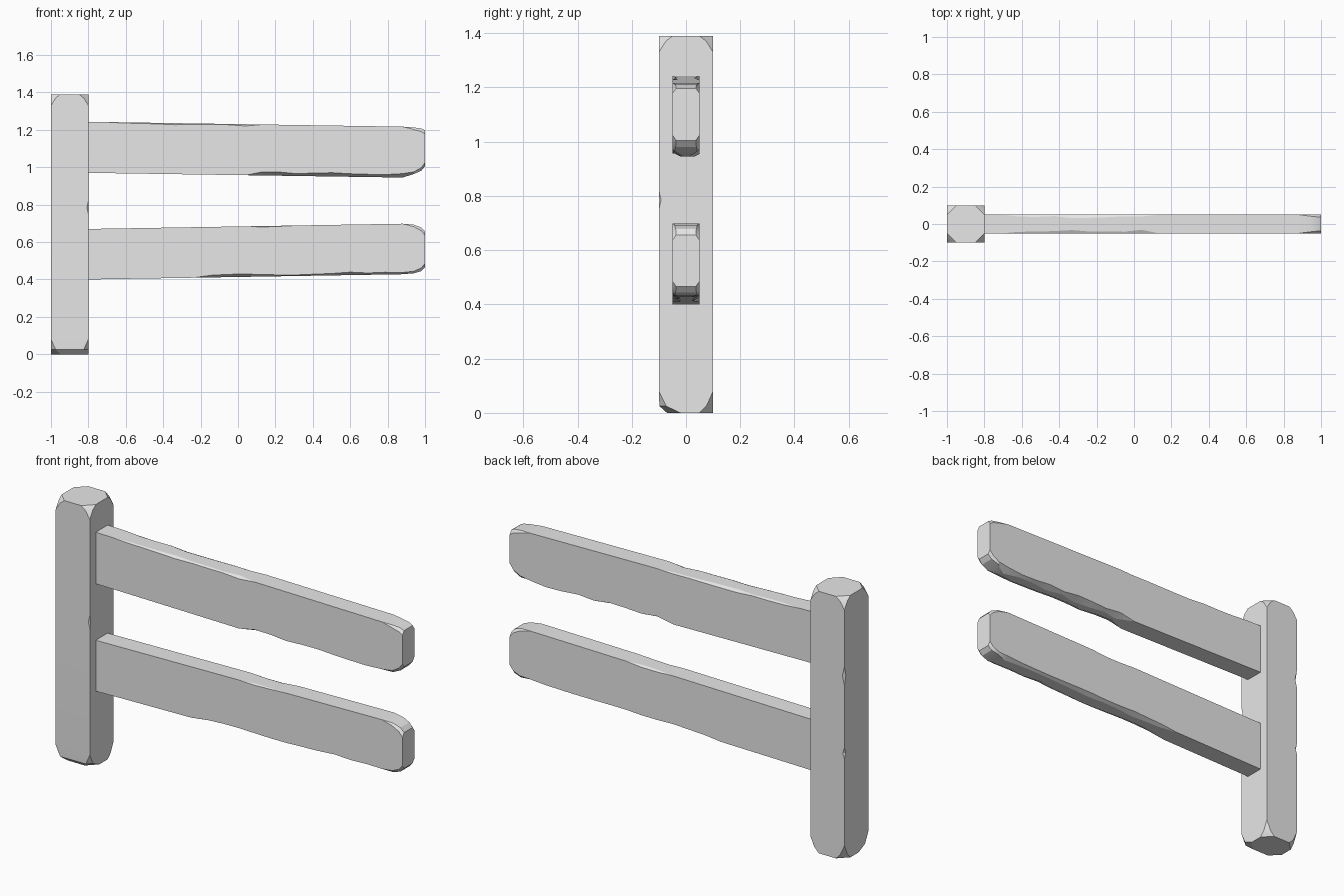
import bpy
import bmesh
import math
import random

random.seed(4)

cube = bpy.data.objects.get("Cube")
if cube:
    bpy.data.objects.remove(cube)

grey = bpy.data.materials.new("plain_grey")
grey.use_nodes = True
grey.diffuse_color = (0.8, 0.8, 0.8, 1)
grey.node_tree.nodes["Principled BSDF"].inputs["Base Color"].default_value = (0.8, 0.8, 0.8, 1)


def loft(name, sections, place):
    """Skin box sections (t, u0, u1, v0, v1, four corner cuts) along one axis."""
    bm = bmesh.new()
    rings = []
    for t, u0, u1, v0, v1, cuts in sections:
        (a, b), (c, d), (e, f), (g, h) = cuts
        outline = [(u0, v0 + b), (u0 + a, v0), (u1 - c, v0), (u1, v0 + d),
                   (u1, v1 - f), (u1 - e, v1), (u0 + g, v1), (u0, v1 - h)]
        rings.append([bm.verts.new(place(t, u, v)) for u, v in outline])
    for low, high in zip(rings, rings[1:]):
        for i in range(8):
            j = (i + 1) % 8
            bm.faces.new((low[i], low[j], high[j], high[i]))
    bm.faces.new(rings[0])
    bm.faces.new(rings[-1])
    bmesh.ops.remove_doubles(bm, verts=bm.verts[:], dist=0.0001)
    bmesh.ops.recalc_face_normals(bm, faces=bm.faces[:])
    mesh = bpy.data.meshes.new(name)
    bm.to_mesh(mesh)
    bm.free()
    mesh.materials.append(grey)
    obj = bpy.data.objects.new(name, mesh)
    bpy.context.collection.objects.link(obj)
    bpy.ops.object.select_all(action='DESELECT')
    obj.select_set(True)
    bpy.context.view_layer.objects.active = obj
    bpy.ops.object.shade_smooth_by_angle(angle=math.radians(25))


# Upright post: corners knocked off at both ends, small chips on the edges
def post_section(z, cut, front=0, chips=()):
    cuts = [(cut, cut)] * 4
    for corner, size in chips:
        cuts[corner] = (size, size)
    return (z, -1, -0.8, -0.1 + front, 0.1, cuts)


post = [
    post_section(0, 0.05, 0.03),
    post_section(0.025, 0.025, 0.002),
    post_section(0.08, 0),
    post_section(0.54, 0),
    post_section(0.57, 0, chips=[(3, 0.01)]),
    post_section(0.6, 0),
    post_section(0.75, 0),
    post_section(0.785, 0, chips=[(1, 0.008)]),
    post_section(0.82, 0),
    post_section(0.93, 0),
    post_section(0.98, 0, chips=[(3, 0.012)]),
    post_section(1.03, 0),
    post_section(1.33, 0),
    post_section(1.37, 0.025),
    post_section(1.39, 0.05),
]
loft("post", post, lambda t, u, v: (u, v, t))


# Tapered rails: worn long edges and a rounded free end
def rail(name, near, far, top_wear, bottom_wear, end):
    def bounds(x):
        k = (x + 0.8) / 1.8
        return [n + (f - n) * k for n, f in zip(near, far)]

    def wear(x, start, stop, depth):
        if not start < x < stop:
            return (0, 0)
        size = depth * random.uniform(0.35, 1)
        return (min(0.04, size * 2), size)

    sections = []
    steps = 18
    for i in range(steps + 1):
        x = -0.8 + 1.68 * i / steps
        v0, v1 = bounds(x)
        cuts = [wear(x, *w) for w in (bottom_wear, bottom_wear, top_wear, top_wear)]
        sections.append((x, -0.05, 0.05, v0, v1, cuts))
    for x, low, high, cut in end:
        v0, v1 = bounds(x)
        sections.append((x, -0.05, 0.05, v0 + low, v1 - high, [(cut, cut * 1.4)] * 4))
    loft(name, sections, lambda t, u, v: (t, u, v))


rail("upper_rail", (0.97, 1.243), (0.943, 1.215), (-0.65, 0.1, 0.010), (0.1, 1, 0.022),
     [(0.94, 0.02, 0.003, 0.008), (0.98, 0.038, 0.008, 0.012), (1, 0.062, 0.018, 0.014)])
rail("lower_rail", (0.4, 0.67), (0.43, 0.70), (0.05, 0.3, 0.008), (-0.15, 1, 0.016),
     [(0.94, 0.004, 0.006, 0.008), (0.98, 0.015, 0.022, 0.012), (1, 0.036, 0.044, 0.014)])
